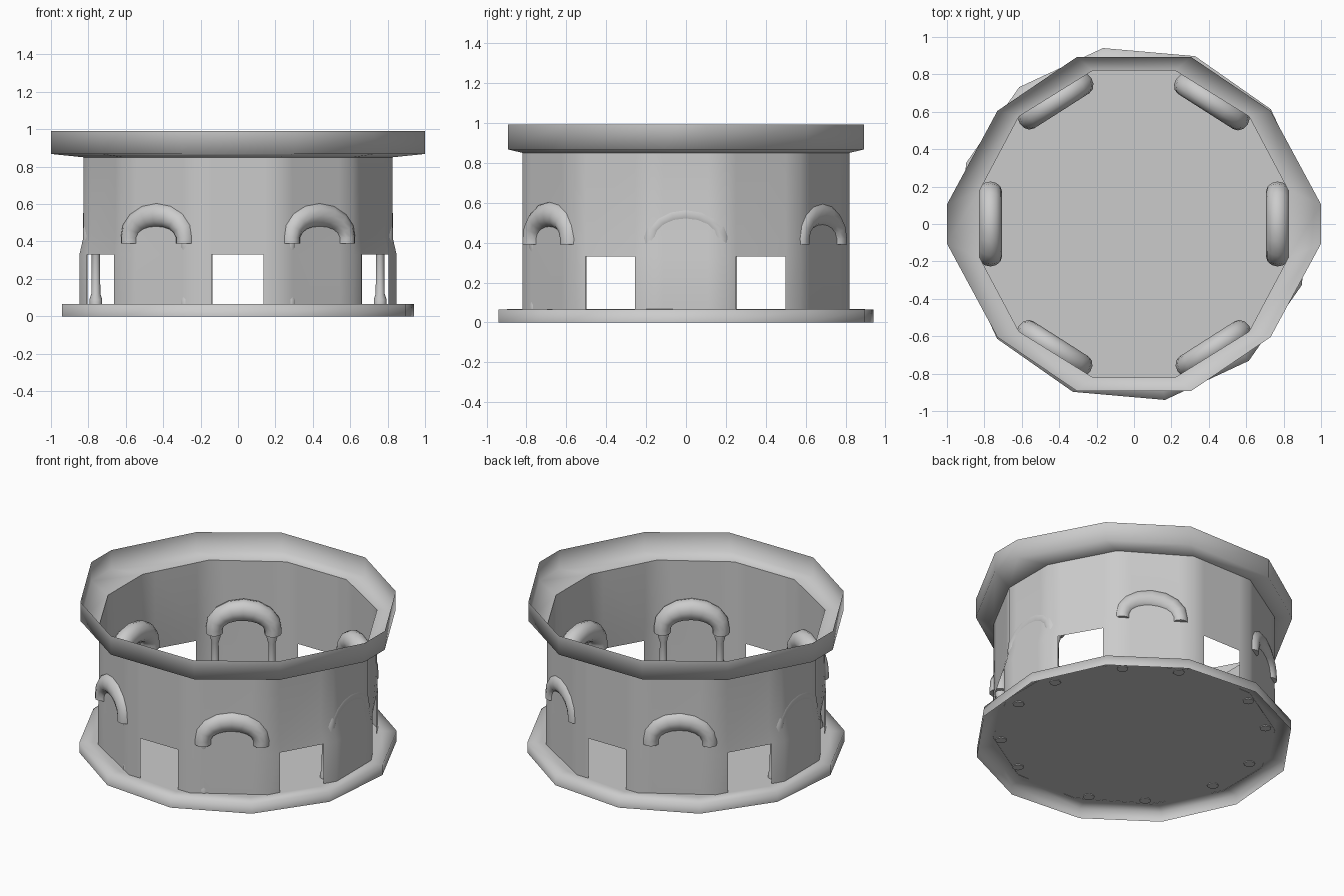
import bpy, bmesh, math
from mathutils import Vector, Matrix

if "Cube" in bpy.data.objects:
    bpy.data.objects.remove(bpy.data.objects["Cube"])


def make(name, bm, angle=None):
    bmesh.ops.remove_doubles(bm, verts=bm.verts, dist=1e-5)
    me = bpy.data.meshes.new(name)
    bm.to_mesh(me)
    bm.free()
    ob = bpy.data.objects.new(name, me)
    bpy.context.collection.objects.link(ob)
    bpy.ops.object.select_all(action='DESELECT')
    ob.select_set(True)
    bpy.context.view_layer.objects.active = ob
    if angle is None:
        bpy.ops.object.shade_smooth()
    else:
        bpy.ops.object.shade_smooth_by_angle(angle=math.radians(angle))
    return ob


def skin(bm, rings, skip=lambda r, c: False):
    """Join closed rings of points with quads."""
    vr = [[bm.verts.new(p) for p in ring] for ring in rings]
    n = len(vr[0])
    for r in range(len(vr) - 1):
        for c in range(n):
            if not skip(r, c):
                d = (c + 1) % n
                bm.faces.new((vr[r][c], vr[r][d], vr[r + 1][d], vr[r + 1][c]))
    return vr


def twelve(a, b, c):
    """Mirror three corner points into a full twelve-sided outline."""
    q = [a, b, c]
    q += [(-x, y) for x, y in reversed(q)]
    return q + [(-x, -y) for x, y in q]


def split(poly, z):
    """Add two door-jamb points on each side; returns 36 points at height z."""
    out = []
    for i, p in enumerate(poly):
        p, q = Vector(p), Vector(poly[(i + 1) % 12])
        out += [(*p.lerp(q, t), z) for t in (0, 0.18, 0.81)]
    return out


wall = twelve((.825, .18), (.615, .575), (.22, .82))
wall_low = twelve((.848, .18), (.62, .575), (.22, .82))
rim = twelve((1, .105), (.73, .605), (.305, .893))

# wall with six door openings on alternate sides
bm = bmesh.new()
skin(bm, [split(wall_low, .065), split(wall_low, .33), split(wall, .43), split(wall, .85)],
     lambda r, c: r == 0 and c % 3 == 1 and (c // 3) % 2 == 0)
make("wall", bm, 60)

# flared upper rim
bm = bmesh.new()
skin(bm, [[(x, y, z) for x, y in p] for p, z in ((wall, .85), (rim, .868), (rim, .992))])
make("upper_rim", bm)


# base skirt and recessed floor
def circle(r, z):
    return [(r * math.cos(math.radians(10 + 30 * i)), r * math.sin(math.radians(10 + 30 * i)), z)
            for i in range(12)]


bm = bmesh.new()
skin(bm, [circle(.955, 0), circle(.955, .065), circle(.865, .067)])
make("base_skirt", bm)
bm = bmesh.new()
bm.faces.new([bm.verts.new(p) for p in circle(.865, .067)])
make("floor", bm, 30)


# arches on pairs of posts, on the sides between the doors
def arch(name, angle, dist):
    m = Matrix.Rotation(math.radians(angle), 4, 'Z') @ Matrix.Translation((dist, 0, 0))
    path = [(.175, .39)]
    path += [(.175 * math.cos(i * math.pi / 8), .42 + .122 * math.sin(i * math.pi / 8)) for i in range(9)]
    path += [(-.175, .39)]
    rings = []
    for i, (y, z) in enumerate(path):
        t = max(0, min(1, (i - 1) / 8)) * math.pi
        h = .052 + .016 * math.sin(t)
        ring = []
        for k in range(12):
            a = k * math.pi / 6
            o = h * math.cos(a)
            ring.append(m @ Vector((.062 * math.sin(a), y + o * math.cos(t), z + o * math.sin(t))))
        rings.append(ring)
    bm = bmesh.new()
    vr = skin(bm, rings)
    bm.faces.new(vr[0])
    bm.faces.new(vr[-1])
    bmesh.ops.recalc_face_normals(bm, faces=bm.faces)
    make(name + "_arch", bm, 50)

    bm = bmesh.new()
    for side in (-1, 1):
        prof = [(.034, .062), (.034, .09), (.024, .12), (.022, .33), (.034, .37), (.034, .395)]
        vr = skin(bm, [[m @ Vector((r * math.cos(k * math.pi / 5) - .008,
                                    side * .17 + r * math.sin(k * math.pi / 5), z))
                        for k in range(10)] for r, z in prof])
        bm.faces.new(vr[0])
        bm.faces.new(vr[-1])
    bmesh.ops.recalc_face_normals(bm, faces=bm.faces)
    make(name + "_posts", bm, 50)


for name, angle, dist in (("right", 0, .768), ("left", 180, .768),
                          ("back_right", 57.5, .775), ("back_left", 122.5, .78),
                          ("front_left", 237.5, .79), ("front_right", 302.5, .79)):
    arch(name, angle, dist)
